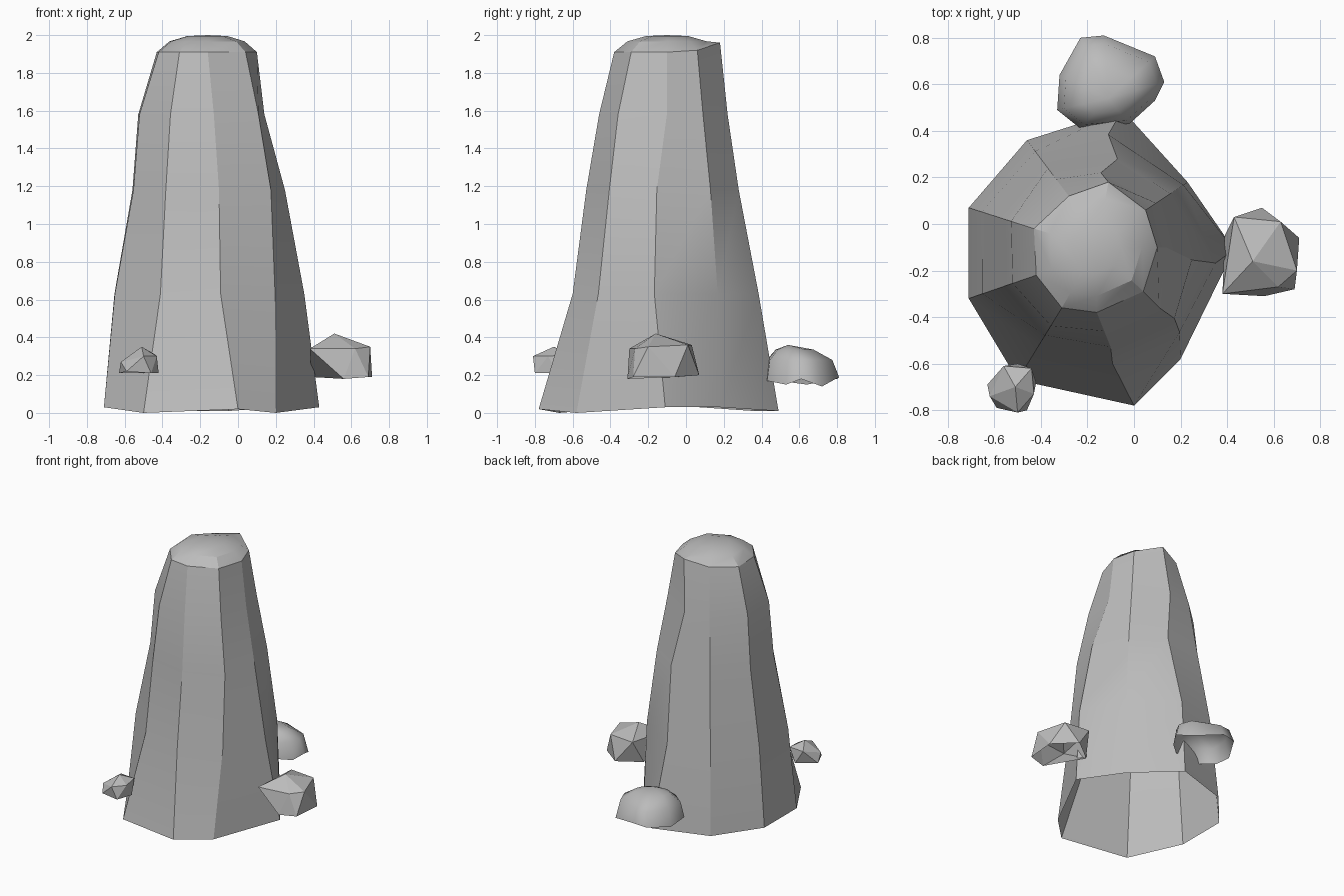
import bpy
import bmesh
import math
from mathutils import Vector

default_cube = bpy.data.objects.get("Cube")
if default_cube:
    bpy.data.objects.remove(default_cube, do_unlink=True)

# Single stone colour
stone = bpy.data.materials.new("grey_stone")
stone.use_nodes = True
grey = (0.5, 0.5, 0.5, 1)
stone.diffuse_color = grey
stone.node_tree.nodes["Principled BSDF"].inputs["Base Color"].default_value = grey


def finish(name, bm, smooth_angle=None):
    """Turn a bmesh into a linked stone object, optionally smoothed by angle."""
    mesh = bpy.data.meshes.new(name)
    bm.to_mesh(mesh)
    bm.free()
    mesh.materials.append(stone)
    obj = bpy.data.objects.new(name, mesh)
    bpy.context.collection.objects.link(obj)
    if smooth_angle:
        bpy.ops.object.select_all(action="DESELECT")
        obj.select_set(True)
        bpy.context.view_layer.objects.active = obj
        bpy.ops.object.shade_smooth_by_angle(angle=math.radians(smooth_angle))
    return obj


def add_ring(bm, points):
    return [bm.verts.new(p) for p in points]


def bridge(bm, lower, upper):
    """Quads between two counter-clockwise rings of equal size."""
    n = len(lower)
    for i in range(n):
        j = (i + 1) % n
        bm.faces.new((lower[i], lower[j], upper[j], upper[i]))


def fan(bm, ring, tip):
    apex = bm.verts.new(tip)
    for i in range(len(ring)):
        bm.faces.new((ring[i], ring[(i + 1) % len(ring)], apex))


def shrunken_ring(points, centre, scale, height):
    """Copy of a ring pulled towards a centre and levelled at a height."""
    ring = [centre.lerp(Vector(p), scale) for p in points]
    for p in ring:
        p.z = height
    return ring


# Pillar: each column runs from the foot to the rim, counter-clockwise from the front
foot = [(0, -.78, .02), (.2, -.58, 0), (.43, -.11, .03), (.23, .18, .03), (-.05, .49, .01),
        (-.46, .36, .01), (-.71, .07, .03), (-.71, -.32, .03), (-.5, -.67, 0)]
rim = [(-.16, -.38, 1.91), (.04, -.29, 1.91), (.1, -.1, 1.91), (.05, .06, 1.92), (-.11, .18, 1.96),
       (-.28, .12, 1.92), (-.43, -.02, 1.91), (-.42, -.22, 1.91), (-.31, -.36, 1.91)]
# How far each column has leaned inward at the three middle levels
lean = [(.45, .63, .8), (.4, .6, .76), (.24, .55, .88), (.1, .42, .75), (.34, .68, .87),
        (.2, .5, .7), (.2, .54, .65), (.2, .54, .65), (.47, .62, .75)]
levels = (.63, 1.18, 1.58)
# Sideways kinks, keyed by column and level
kinks = {(0, 0): (-.02, 0), (1, 0): (.06, 0), (1, 1): (.07, 0), (1, 2): (.03, 0),
         (2, 0): (0, -.06), (2, 1): (0, -.05), (4, 0): (-.04, 0), (4, 1): (.02, 0),
         (4, 2): (-.04, 0)}

bm = bmesh.new()
rings = [add_ring(bm, foot)]
for level, height in enumerate(levels):
    points = []
    for i, (low, high) in enumerate(zip(foot, rim)):
        p = Vector(low).lerp(Vector(high), lean[i][level])
        kink_x, kink_y = kinks.get((i, level), (0, 0))
        points.append((p.x + kink_x, p.y + kink_y, height))
    rings.append(add_ring(bm, points))
rings.append(add_ring(bm, rim))

# Rounded cap
top = Vector((-.16, -.1, 2))
for scale, height in ((.75, 1.967), (.4, 1.995)):
    rings.append(add_ring(bm, shrunken_ring(rim, top, scale, height)))
for lower, upper in zip(rings, rings[1:]):
    bridge(bm, lower, upper)
fan(bm, rings[-1], top)
finish("rock_pillar", bm, 24)


def faceted_rock(name, lower, upper, tip):
    """Open-bottomed boulder: staggered triangles between two rings and a peak."""
    bm = bmesh.new()
    low, up = add_ring(bm, lower), add_ring(bm, upper)
    n = len(low)
    for i in range(n):
        j = (i + 1) % n
        bm.faces.new((low[i], low[j], up[i]))
        bm.faces.new((low[j], up[j], up[i]))
    fan(bm, up, tip)
    return finish(name, bm)


# Boulder on the left side
faceted_rock(
    "left_boulder",
    [(.56, -.31, .18), (.69, -.28, .19), (.71, -.06, .19), (.55, .07, .2), (.39, -.05, .19)],
    [(.62, -.27, .34), (.7, -.2, .35), (.63, .01, .36), (.43, .03, .36), (.38, -.3, .34)],
    (.51, -.16, .42))

# Small stone at the front right
faceted_rock(
    "small_front_stone",
    [(-.59, -.79, .22), (-.46, -.8, .21), (-.42, -.68, .21), (-.5, -.6, .21), (-.63, -.69, .21)],
    [(-.5, -.81, .3), (-.43, -.73, .3), (-.44, -.62, .31), (-.56, -.61, .31), (-.62, -.74, .27)],
    (-.51, -.7, .35))

# Smooth domed boulder at the back
skirt = [(-.23, .41, .17), (-.02, .43, .17), (.09, .53, .15), (.13, .61, .18), (.09, .72, .14),
         (-.13, .81, .19), (-.23, .8, .18), (-.32, .64, .15), (-.33, .49, .17)]
peak = Vector((-.11, .54, .36))
bm = bmesh.new()
rings = [add_ring(bm, skirt)]
for scale, height in ((.87, .28), (.5, .335)):
    rings.append(add_ring(bm, shrunken_ring(skirt, peak, scale, height)))
for lower, upper in zip(rings, rings[1:]):
    bridge(bm, lower, upper)
fan(bm, rings[-1], peak)
finish("back_boulder", bm, 75)
